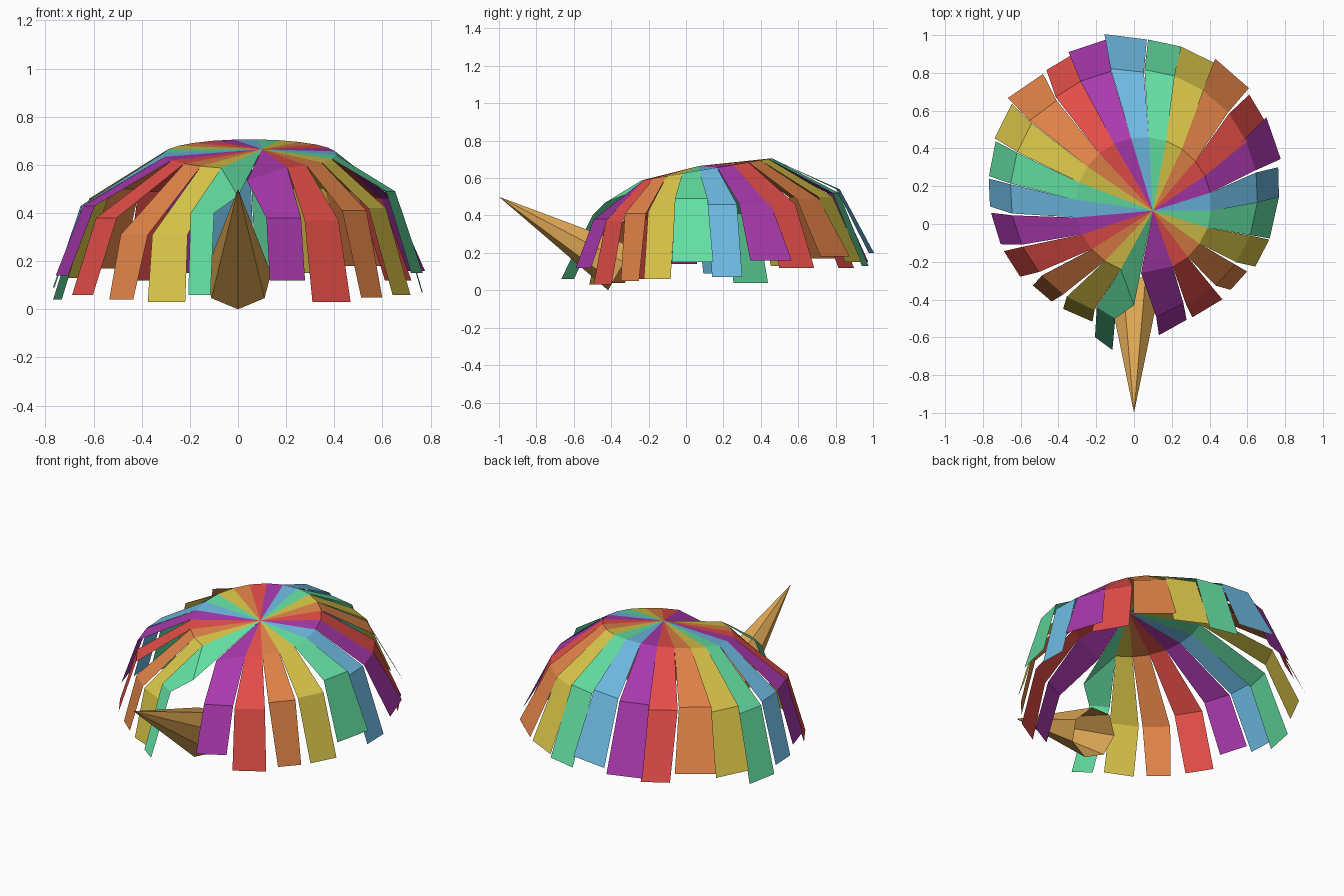
import bpy
import bmesh
from math import sin, cos, pi, radians
from mathutils import Vector

cube = bpy.data.objects.get("Cube")
if cube:
    bpy.data.objects.remove(cube, do_unlink=True)


def to_linear(value):
    value = value / 255
    return ((value + 0.055) / 1.055) ** 2.4 if value > 0.04 else value / 12.92


def make_material(name, red, green, blue):
    colour = (to_linear(red), to_linear(green), to_linear(blue), 1)
    material = bpy.data.materials.new(name)
    material.use_nodes = True
    material.diffuse_color = colour
    shader = material.node_tree.nodes["Principled BSDF"]
    shader.inputs["Base Color"].default_value = colour
    shader.inputs["Roughness"].default_value = 0.8
    return material


def make_object(name, bm, material):
    bmesh.ops.recalc_face_normals(bm, faces=bm.faces)
    mesh = bpy.data.meshes.new(name)
    bm.to_mesh(mesh)
    bm.free()
    mesh.materials.append(material)
    part = bpy.data.objects.new(name, mesh)
    bpy.context.collection.objects.link(part)
    return part


def around(centre_x, centre_y, radius, degrees, height):
    angle = radians(degrees)
    return Vector((centre_x + radius * cos(angle), centre_y + radius * sin(angle), height))


palette = [
    make_material("sky blue", 110, 186, 226),
    make_material("mint green", 100, 224, 163),
    make_material("mustard yellow", 218, 198, 73),
    make_material("warm orange", 225, 131, 72),
    make_material("coral red", 228, 78, 73),
    make_material("violet purple", 169, 57, 173),
]
horn_colour = make_material("horn tan", 222, 167, 85)

# Each strip: hem direction, half width in degrees, reach, knee height and
# hem height in hundredths; None leaves the opening above the horn
strips = [
    (93, 8, 80, 54, 20), (78, 6.5, 78, 52, 13), (64, 7.5, 78, 50, 15),
    (49, 8.5, 80, 49, 18), (30.5, 8, 78, 46, 12), (19, 8.5, 79, 46, 16),
    (1.5, 6, 77, 46, 7), (-12.5, 8.5, 77, 49, 15), (-27.5, 6, 77, 42, 6),
    (-42, 5, 75, 41, 5), (-59, 7, 76, 37, 3), (-74.5, 6, 78, 38, 12),
    None,
    (-101, 3.5, 85, 40, 6), (-113.5, 6.5, 75, 31, 3), (-130.5, 5, 75, 31, 4),
    (-147.5, 6, 77, 38, 6), (-163, 6.5, 77, 43, 14), (-177.5, 5.5, 77, 43, 9),
    (-191, 7, 77, 41, 4), (-206.5, 7.5, 78, 46, 13), (-223, 8, 79, 50, 17),
    (-239, 6, 77, 49, 12), (-251.5, 7.5, 79, 52, 15),
]
# A few strips are twisted, so one hem corner reaches further out
twists = {0: 0.02, 11: -0.02, 13: 0.025, 21: 0.025}
crown = Vector((0.1, 0.07, 0.665))
gap = strips.index(None)
step = 360 / len(strips)


def ring_point(degrees):
    # The upper bend lies on a plane that dips towards the front
    point = around(0.05, 0.1, 0.36, degrees, 0)
    point.z = 0.645 + 0.17 * (point.y - 0.1)
    return point


def build_strip(index, direction, half, reach, knee_z, hem_z):
    # Even spacing at the bend loosens towards the uneven hem
    even = strips[0][0] - step * index
    middle_way = even + 0.35 * (direction - even)
    knee_half = step / 2 + 0.35 * (half - step / 2)
    twist = twists.get(index, 0)
    bend = [ring_point(even + step / 2), ring_point(even - step / 2)]
    knee = [middle_way + knee_half, middle_way - knee_half]
    # The two strips beside the opening widen at the bend
    if index == gap - 1:
        bend[1] = ring_point(-92) - Vector((0, 0, 0.05))
    if index == gap + 1:
        bend[0] = Vector((0, -0.43, 0.47))
        knee = [-98.5, -108]

    rows = [
        bend,
        [around(0, 0.165, 0.655 + s * twist * 0.7, a, knee_z / 100)
         for a, s in zip(knee, (1, -1))],
        [around(0, 0.2, reach / 100 + s * twist, direction + s * half, hem_z / 100)
         for s in (1, -1)],
    ]
    bm = bmesh.new()
    top = bm.verts.new(crown)
    rows = [[bm.verts.new(p) for p in row] for row in rows]
    bm.faces.new((top, *rows[0]))
    for upper, lower in zip(rows, rows[1:]):
        bm.faces.new((upper[0], lower[0], lower[1], upper[1]))
    part = make_object("canopy_strip", bm, palette[index % len(palette)])
    # Make the outside of the canopy the front of every face
    if part.data.polygons[0].normal.z < 0:
        part.data.flip_normals()


for number, strip in enumerate(strips):
    if strip:
        build_strip(number, *strip)

# Open seven-sided horn with its point forward and up
sides = 7
tip = Vector((0, -1, 0.5))
axis = Vector((0, cos(pi / 6), -sin(pi / 6)))
down = Vector((0, -sin(pi / 6), -cos(pi / 6)))
across = Vector((1, 0, 0))
base = tip + axis * 0.755
bm = bmesh.new()
point = bm.verts.new(tip)
rim = []
for i in range(sides):
    turn = 2 * pi * i / sides
    rim.append(bm.verts.new(base + 0.141 * (down * cos(turn) + across * sin(turn))))
for i in range(sides):
    bm.faces.new((point, rim[i], rim[(i + 1) % sides]))
make_object("horn", bm, horn_colour)
